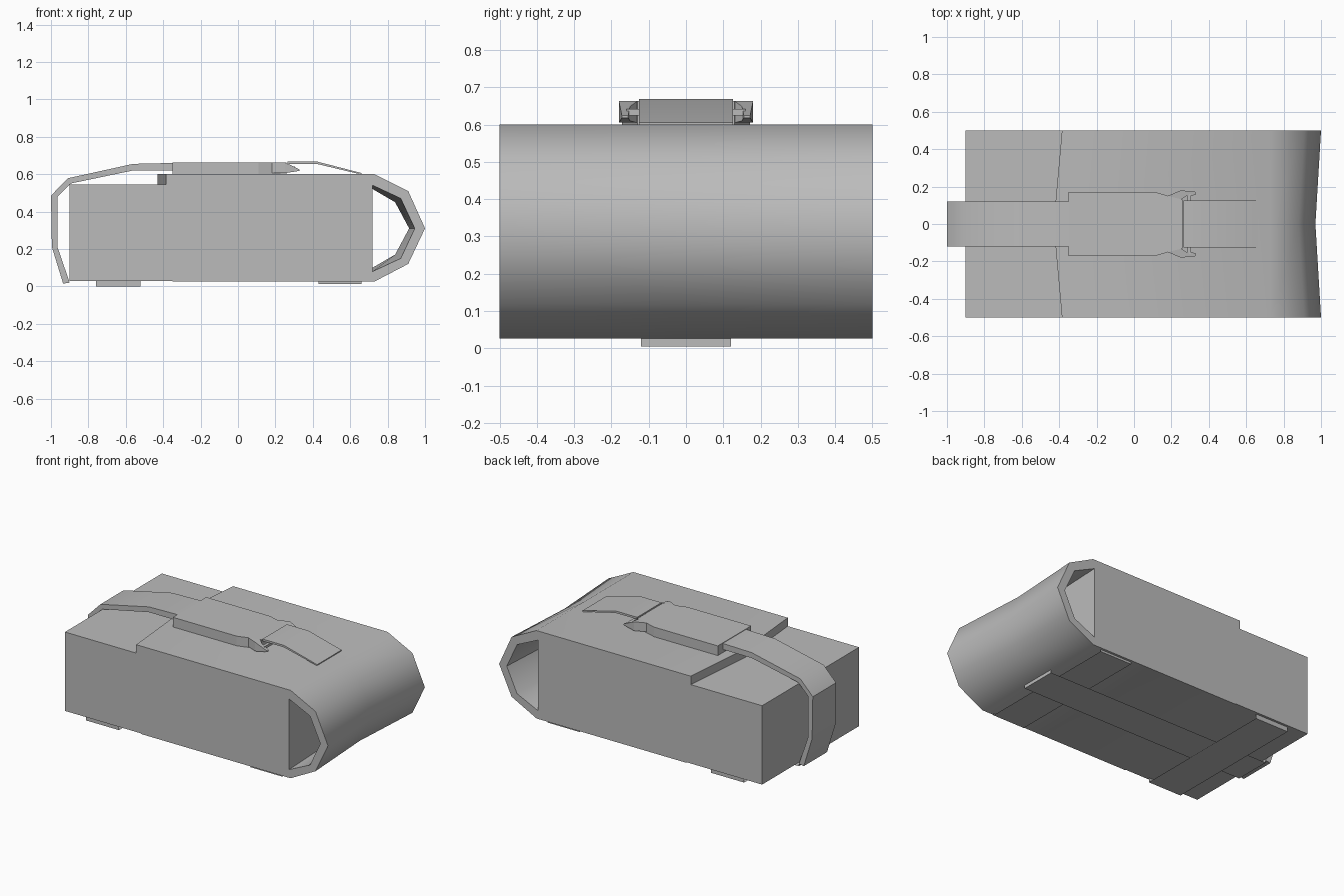
import bpy, bmesh, math

if "Cube" in bpy.data.objects:
    bpy.data.objects.remove(bpy.data.objects["Cube"])

grey = bpy.data.materials.new("fabric_grey")
grey.diffuse_color = (0.5, 0.5, 0.5, 1)
grey.use_nodes = True
grey.node_tree.nodes["Principled BSDF"].inputs["Base Color"].default_value = grey.diffuse_color


def finish(name, bm, smooth=None, normals=True):
    if normals:
        bmesh.ops.recalc_face_normals(bm, faces=bm.faces)
    me = bpy.data.meshes.new(name)
    bm.to_mesh(me)
    bm.free()
    me.materials.append(grey)
    ob = bpy.data.objects.new(name, me)
    bpy.context.collection.objects.link(ob)
    if smooth:
        bpy.ops.object.select_all(action='DESELECT')
        ob.select_set(True)
        bpy.context.view_layer.objects.active = ob
        bpy.ops.object.shade_smooth_by_angle(angle=math.radians(smooth))
    return ob


def loft(name, sections, smooth=None):
    """Solid through equal-length closed rings of 3D points."""
    bm = bmesh.new()
    rings = [[bm.verts.new(p) for p in s] for s in sections]
    n = len(rings[0])
    for a, b in zip(rings, rings[1:]):
        for i in range(n):
            bm.faces.new((a[i], a[(i + 1) % n], b[(i + 1) % n], b[i]))
    bm.faces.new(rings[0])
    bm.faces.new(rings[-1])
    return finish(name, bm, smooth)


def across(name, profile, y0, y1, smooth=None):
    """Side (x, z) profile extruded along y."""
    return loft(name, [[(x, y, z) for x, z in profile] for y in (y0, y1)], smooth)


def sheet(name, path, side, low):
    """Open ribbon without side walls; side maps (along, across, z) to xyz."""
    bm = bmesh.new()
    rows = [[bm.verts.new(side(a, w, z)) for w in low] for a, z in path]
    for p, q in zip(rows, rows[1:]):
        bm.faces.new((p[0], p[1], q[1], q[0]))
    for f in bm.faces:  # outward is downward or away from the centre
        f.normal_update()
        c = f.calc_center_median()
        if f.normal.z > 0.1 or (abs(f.normal.z) < 0.1 and f.normal.x * c.x + f.normal.y * c.y < 0):
            f.normal_flip()
    return finish(name, bm, None, False)


# Pouch body
across("pouch_body", [(-0.9, 0.03), (0.72, 0.03), (0.72, 0.545), (-0.9, 0.545)], -0.5, 0.5)

# Flap wrapping over the top, round the open nose and under the base
outer = [(-0.385, 0.60), (0.73, 0.60), (0.91, 0.51), (1.0, 0.31), (0.91, 0.12), (0.73, 0.026), (-0.35, 0.026)]
inner = [(-0.35, 0.035), (0.72, 0.08), (0.87, 0.15), (0.945, 0.31), (0.87, 0.47), (0.72, 0.54), (-0.385, 0.54)]


def flap_section(y, pinch):
    pts = []
    for x, z in outer + inner:
        if x > 0.8:
            x -= 0.03 * pinch
        elif x < -0.38:
            x -= 0.045 * pinch
        pts.append((x, y, z))
    for i, dz in ((8, 0.02), (9, 0.02), (11, -0.02), (12, -0.02)):
        x, yy, z = pts[i]
        pts[i] = (x, yy, z + dz * pinch)
    return pts


loft("closing_flap", [flap_section(-0.5, 0), flap_section(0, 1), flap_section(0.5, 0)], 50)

# Strap over the left end
across("left_strap", [(-0.34, 0.66), (-0.56, 0.655), (-0.91, 0.578), (-1.0, 0.485), (-0.995, 0.21), (-0.935, 0.015),
                      (-0.9, 0.02), (-0.965, 0.21), (-0.965, 0.48), (-0.895, 0.55), (-0.56, 0.62), (-0.34, 0.62)],
       -0.12, 0.12, 40)

# Buckle plate
plan = [(-0.35, 0.172), (0.11, 0.172), (0.2, 0.145), (0.26, 0.13)]
ring = plan + [(x, -y) for x, y in reversed(plan)]
loft("buckle_plate", [[(x, y, z) for x, y in ring] for z in (0.6, 0.663)])

# Buckle prongs and the bar between them
for s, side in ((1, "back"), (-1, "front")):
    prong = [(0.18, 0.15), (0.25, 0.18), (0.33, 0.172), (0.33, 0.155), (0.28, 0.15), (0.25, 0.13)]
    low, top = [], []
    for x, y in prong:
        t = max(0, (x - 0.25) / 0.08)
        low.append((x, s * y, 0.605 + 0.013 * t))
        top.append((x, s * y, 0.663 - 0.038 * t))
    loft("buckle_prong_" + side, [low, top])
across("buckle_bar", [(0.285, 0.625), (0.305, 0.625), (0.305, 0.642), (0.285, 0.642)], -0.16, 0.16)

# Strap tail lying on the flap
across("strap_tail", [(0.265, 0.668), (0.42, 0.668), (0.66, 0.606), (0.66, 0.598), (0.42, 0.655), (0.265, 0.655)],
       -0.126, 0.126, 20)

# Webbing under the base: one long strap and two cross straps
sheet("base_long_strap", [(0.73, 0.028), (0.73, 0.005), (-0.9, 0.005), (-0.9, 0.03)],
      lambda a, w, z: (a, w, z), (-0.12, 0.12))
for name, lo, hi, z in (("base_left_cross_strap", -0.76, -0.52, 0.0), ("base_right_cross_strap", 0.43, 0.66, 0.012)):
    sheet(name, [(0.485, 0.03), (0.485, z), (-0.485, z), (-0.485, 0.03)],
          lambda a, w, zz: (w, a, zz), (lo, hi))
